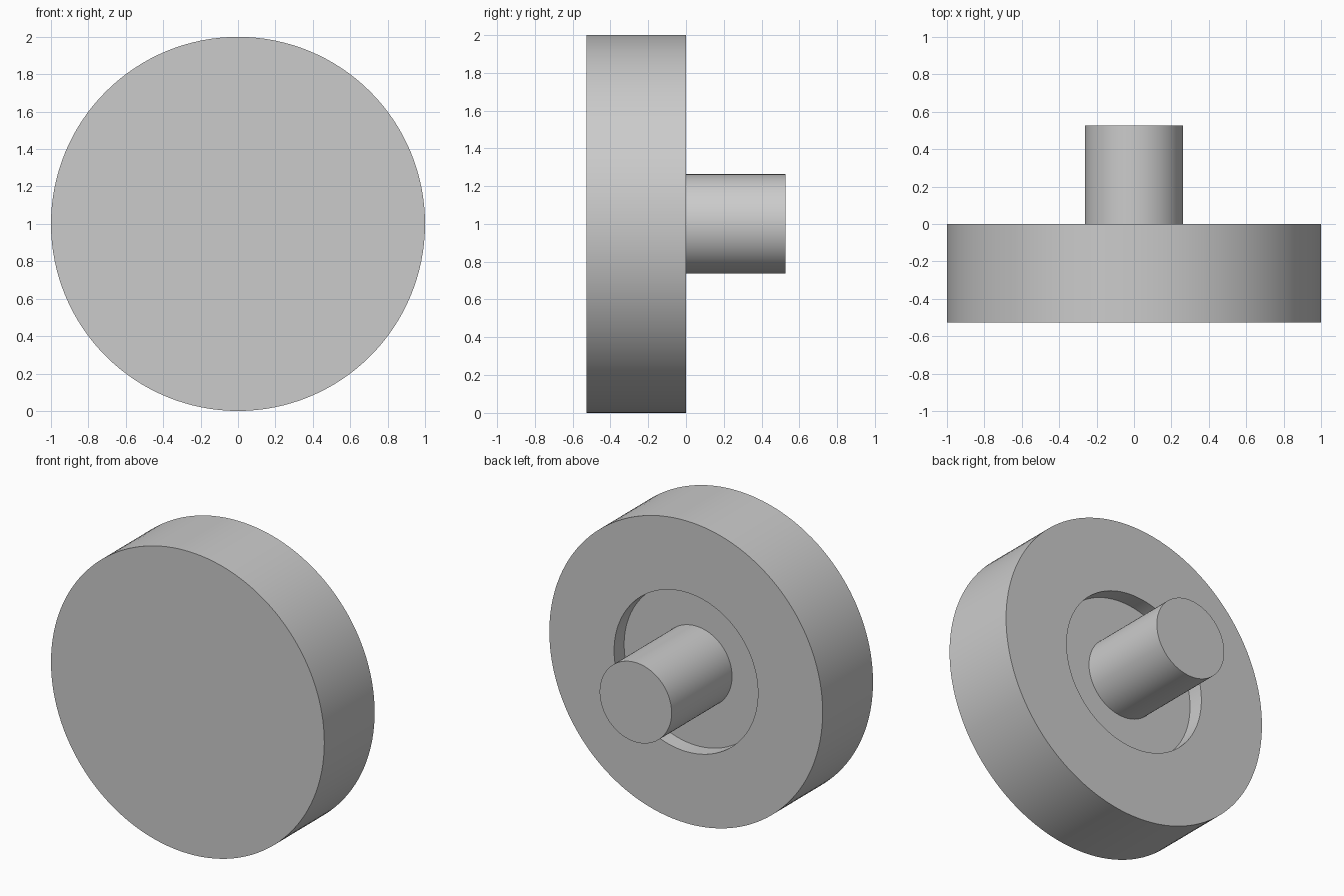
import bpy, bmesh
from math import cos, sin, tau, radians

cube = bpy.data.objects.get("Cube")
if cube:
    bpy.data.objects.remove(cube, do_unlink=True)

SEGMENTS = 128
UNIT = 1 / 19          # disc radius is 19 units
CENTRE_Z = 1.0

grey = bpy.data.materials.new("light_grey")
grey.use_nodes = True
grey.diffuse_color = (0.6, 0.6, 0.6, 1)
grey.node_tree.nodes["Principled BSDF"].inputs["Base Color"].default_value = (0.6, 0.6, 0.6, 1)


def turned_part(name, profile):
    """Turn (radius, y) points around the y axis, capping both ends."""
    bm = bmesh.new()
    rings = []
    for radius, y in profile:
        rings.append([bm.verts.new((radius * UNIT * cos(tau * i / SEGMENTS),
                                    y * UNIT,
                                    radius * UNIT * sin(tau * i / SEGMENTS)))
                      for i in range(SEGMENTS)])
    for a, b in zip(rings, rings[1:]):
        for i in range(SEGMENTS):
            j = (i + 1) % SEGMENTS
            bm.faces.new((a[i], a[j], b[j], b[i]))
    bm.faces.new(rings[0])
    bm.faces.new(rings[-1])
    bmesh.ops.recalc_face_normals(bm, faces=bm.faces)
    mesh = bpy.data.meshes.new(name)
    bm.to_mesh(mesh)
    bm.free()
    mesh.materials.append(grey)
    obj = bpy.data.objects.new(name, mesh)
    obj.location.z = CENTRE_Z
    bpy.context.collection.objects.link(obj)
    bpy.ops.object.select_all(action="DESELECT")
    obj.select_set(True)
    bpy.context.view_layer.objects.active = obj
    bpy.ops.object.shade_smooth_by_angle(angle=radians(30))
    return obj


# Thick disc with a round recess in its back: recess floor, wall, back ring, rim, front
turned_part("recessed_disc", [(10, -2), (10, 0), (19, 0), (19, -10)])

# Central pin, seated slightly into the recess floor
turned_part("centre_pin", [(5, -2.5), (5, 10)])
